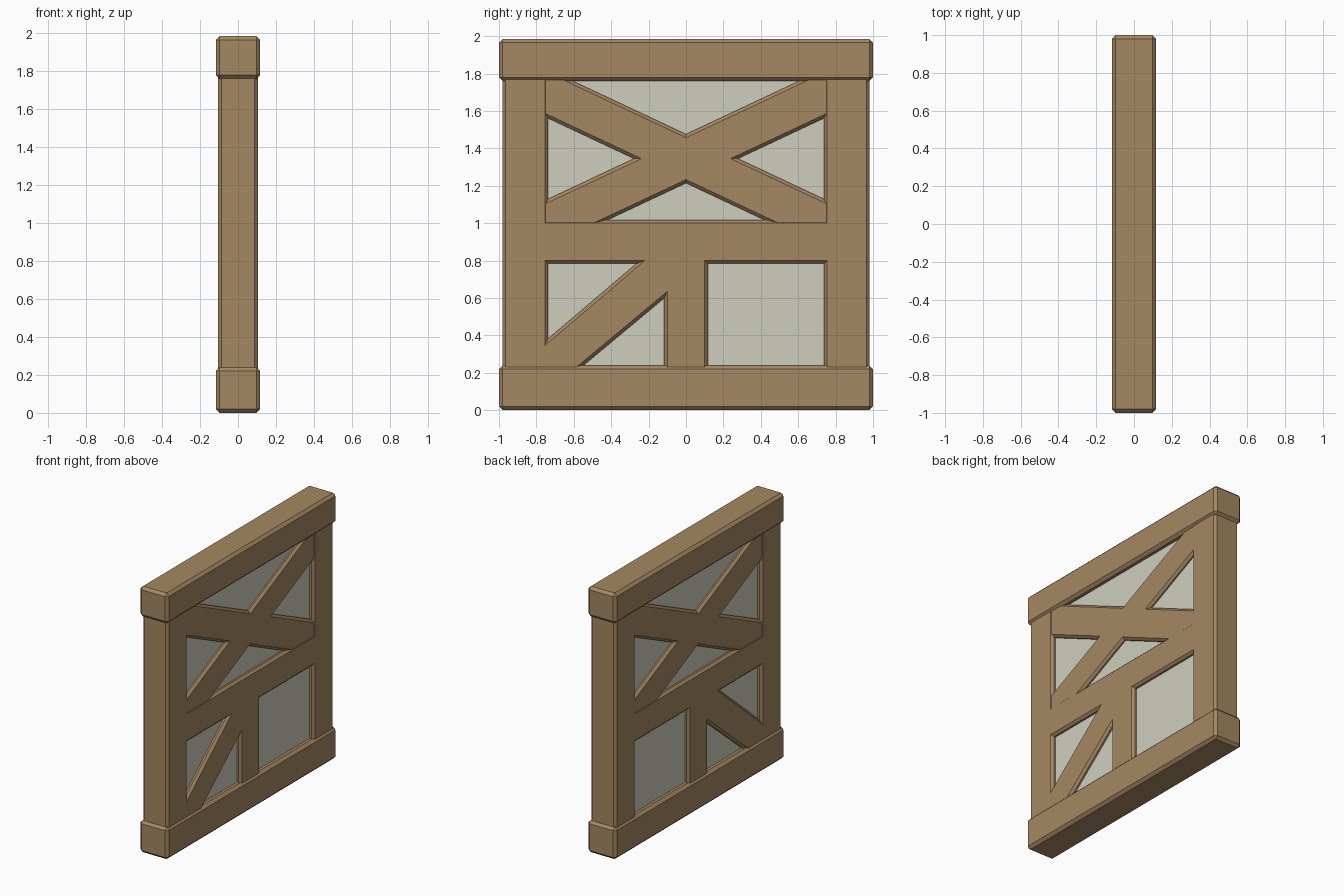
import bpy
from mathutils import Matrix

cube = bpy.data.objects.get("Cube")
if cube:
    bpy.data.objects.remove(cube, do_unlink=True)


def material(name, rgb):
    m = bpy.data.materials.new(name)
    m.use_nodes = True
    m.diffuse_color = (*rgb, 1)
    m.node_tree.nodes["Principled BSDF"].inputs["Base Color"].default_value = (*rgb, 1)
    return m


wood = material("warm wood", (0.376, 0.246, 0.122))
plaster = material("pale plaster", (0.617, 0.617, 0.515))

# Profiles are drawn in (y, z) and thickened along x
STAND_UP = Matrix(((0, 0, 1, 0), (1, 0, 0, 0), (0, 1, 0, 0), (0, 0, 0, 1)))


def add_object(name, data):
    ob = bpy.data.objects.new(name, data)
    bpy.context.collection.objects.link(ob)
    return ob


def cutout(name, loops, half, bevel):
    """Chamfered slab from an outline followed by its holes."""
    curve = bpy.data.curves.new(name, "CURVE")
    curve.dimensions = "2D"
    curve.fill_mode = "BOTH"
    curve.extrude = half - bevel
    curve.bevel_depth = bevel
    curve.bevel_resolution = 0
    for loop in loops:
        s = curve.splines.new("POLY")
        s.points.add(len(loop) - 1)
        for p, (y, z) in zip(s.points, loop):
            p.co = (y, z, 0, 1)
        s.use_cyclic_u = True
        s.use_smooth = False
    temp = add_object(name + " profile", curve)
    bpy.context.view_layer.update()
    deps = bpy.context.evaluated_depsgraph_get()
    mesh = bpy.data.meshes.new_from_object(temp.evaluated_get(deps))
    bpy.data.objects.remove(temp, do_unlink=True)
    mesh.transform(STAND_UP)
    mesh.materials.clear()
    mesh.materials.append(wood)
    for f in mesh.polygons:
        f.use_smooth = False
        f.material_index = 0
    return add_object(name, mesh)


def box(name, half_x, half_y, z0, z1, mat, bevel=0):
    bpy.ops.mesh.primitive_cube_add(size=1, location=(0, 0, (z0 + z1) / 2))
    ob = bpy.context.object
    ob.name = name
    ob.scale = (2 * half_x, 2 * half_y, z1 - z0)
    bpy.ops.object.transform_apply(location=False, rotation=False, scale=True)
    ob.data.materials.append(mat)
    if bevel:
        mod = ob.modifiers.new("chamfer", "BEVEL")
        mod.width = bevel
        mod.segments = 1
    return ob


def rect(y0, y1, z0, z1):
    return [(y0, z0), (y1, z0), (y1, z1), (y0, z1)]


# Top and bottom beams, with the infill wall between them
box("bottom_beam", 0.117, 1, 0, 0.24, wood, 0.02)
box("top_beam", 0.117, 1, 1.76, 1.985, wood, 0.02)
box("infill_wall", 0.075, 0.9, 0.1, 1.9, plaster)

# Posts, middle rail, short post and lower brace as one flush frame
IN, RAIL = 0.755, 0.8
cutout("timber_frame", [
    rect(-0.965, 0.965, 0.07, 1.9),
    rect(-IN, IN, 1.0, 1.86),
    rect(0.1, IN, 0.16, RAIL),
    [(-IN, RAIL), (-0.22, RAIL), (-IN, 0.345)],
    [(-0.1, 0.635), (-0.1, 0.16), (-0.67, 0.16)],
], 0.105, 0.017)

# Cross brace: outline mirrored about its centre
MID, SLOPE, T, END = 1.345, 0.47, 0.112, 0.8
notch = T / SLOPE
quarter = [(notch, 0), (END, SLOPE * END - T), (END, SLOPE * END + T), (0, T)]
right = quarter + [(-y, z) for y, z in quarter[2:0:-1]]
outline = right + [(-y, -z) for y, z in right]
cutout("cross_brace", [[(y, MID + z) for y, z in outline]], 0.102, 0.017)
